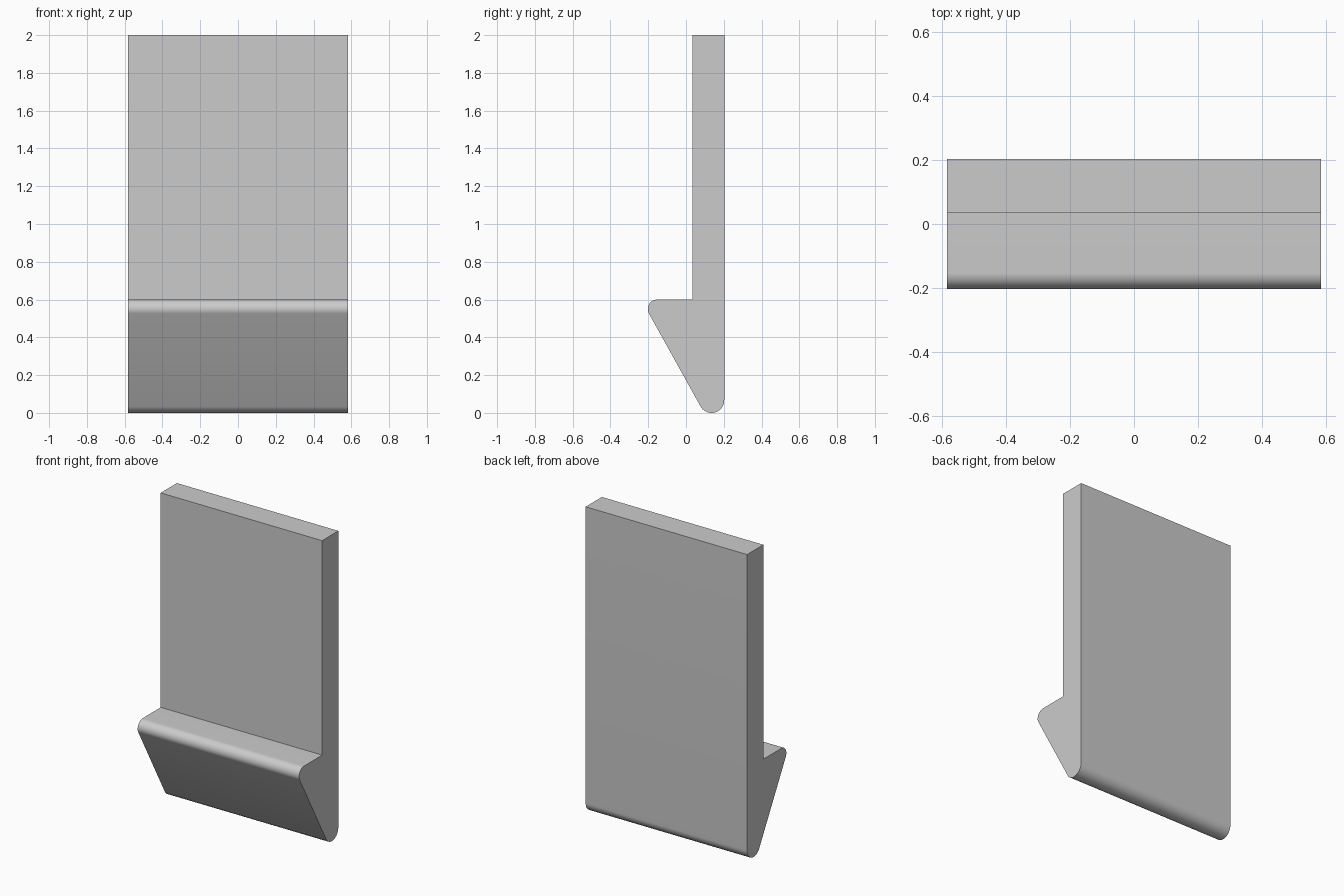
import bpy, bmesh, math

cube = bpy.data.objects.get("Cube")
if cube:
    bpy.data.objects.remove(cube, do_unlink=True)

HALF_WIDTH = 0.583
BACK, SLAB_FRONT = 0.2025, 0.035
LEDGE_TOP, TOP = 0.6, 2.0
NOSE_R, FOOT_R = 0.05, 0.067
nose = (-BACK + NOSE_R, LEDGE_TOP - NOSE_R)
foot = (BACK - FOOT_R, FOOT_R)


def arc(centre, radius, start, end, steps=20):
    """Points on a circular arc in the side (y, z) plane."""
    angles = [start + (end - start) * i / steps for i in range(steps + 1)]
    return [(centre[0] + radius * math.cos(a), centre[1] + radius * math.sin(a))
            for a in angles]


# Direction of the sloping face's normal, tangent to both rounded corners
dy, dz = foot[0] - nose[0], foot[1] - nose[1]
slope = (math.atan2(dz, dy) + 2 * math.pi
         - math.acos((NOSE_R - FOOT_R) / math.hypot(dy, dz)))

# Side profile: slab, ledge, rounded nose, slope, rounded foot
profile = [(BACK, TOP), (SLAB_FRONT, TOP), (SLAB_FRONT, LEDGE_TOP)]
profile += arc(nose, NOSE_R, math.pi / 2, slope)
profile += arc(foot, FOOT_R, slope, 2 * math.pi)

# Extrude the profile across the width
bm = bmesh.new()
side = bm.faces.new([bm.verts.new((-HALF_WIDTH, y, z)) for y, z in profile])
result = bmesh.ops.extrude_face_region(bm, geom=[side], use_keep_orig=True)
moved = [v for v in result["geom"] if isinstance(v, bmesh.types.BMVert)]
bmesh.ops.translate(bm, verts=moved, vec=(2 * HALF_WIDTH, 0, 0))
bmesh.ops.recalc_face_normals(bm, faces=bm.faces[:])
mesh = bpy.data.meshes.new("hooked_panel")
bm.to_mesh(mesh)
bm.free()

# Plain grey finish
grey = bpy.data.materials.new("light_grey")
grey.use_nodes = True
colour = (0.6, 0.6, 0.6, 1)
grey.diffuse_color = colour
grey.node_tree.nodes["Principled BSDF"].inputs["Base Color"].default_value = colour
mesh.materials.append(grey)

panel = bpy.data.objects.new("hooked_panel", mesh)
bpy.context.collection.objects.link(panel)
bpy.ops.object.select_all(action="DESELECT")
panel.select_set(True)
bpy.context.view_layer.objects.active = panel
bpy.ops.object.shade_smooth_by_angle(angle=math.radians(30))
